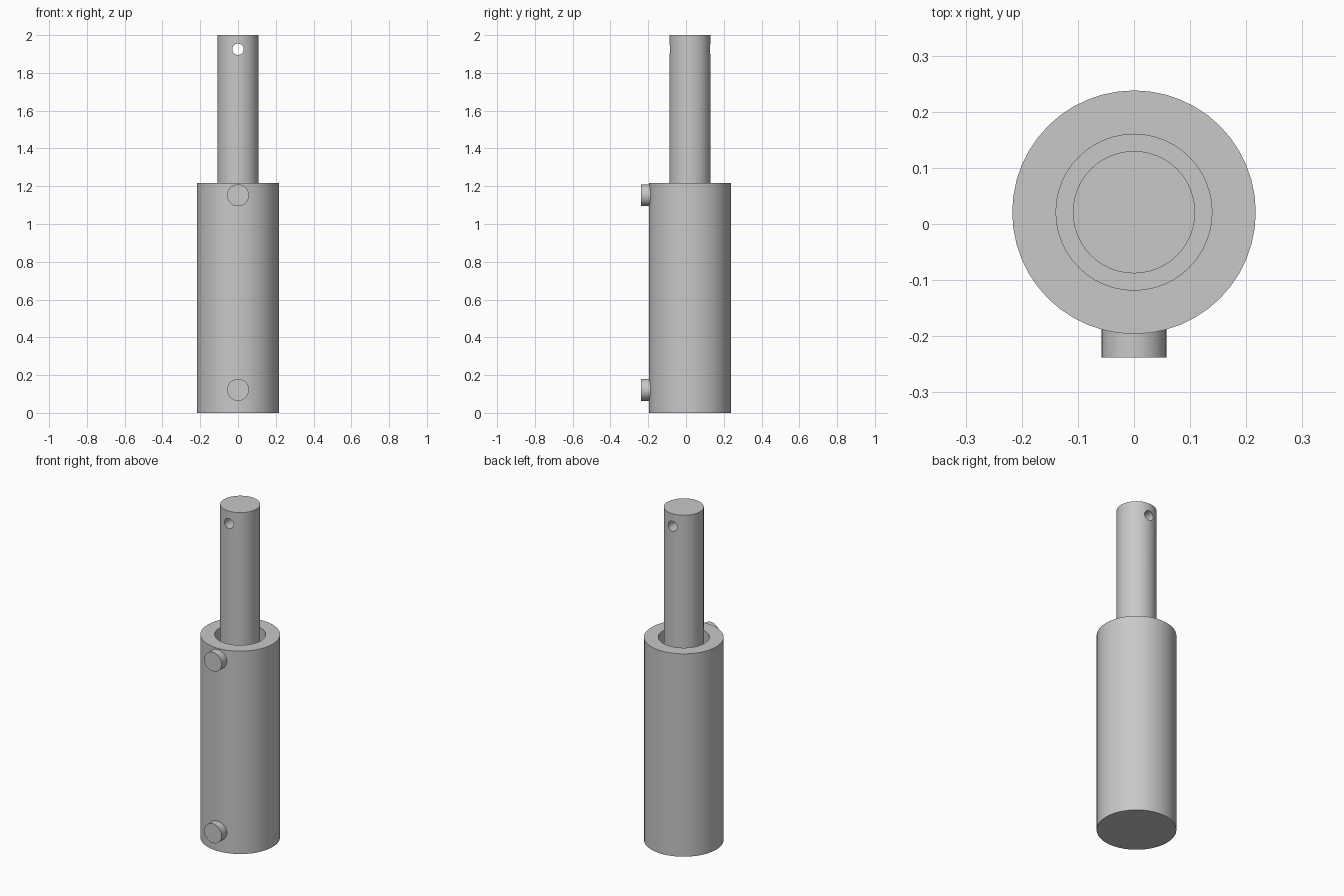
import bpy
import math

cube = bpy.data.objects.get("Cube")
if cube:
    bpy.data.objects.remove(cube, do_unlink=True)

AXIS_Y = 0.021      # shared axis of barrel and rod
FRONT = -0.238      # outer face of the ports

steel = bpy.data.materials.new("grey_steel")
steel.use_nodes = True
GREY = (0.58, 0.58, 0.58, 1)
steel.diffuse_color = GREY
steel.node_tree.nodes["Principled BSDF"].inputs["Base Color"].default_value = GREY


def cylinder(name, radius, start, end, sides=48, along_y=False, z=0):
    """Capped cylinder between two positions on the z axis or the y axis."""
    middle = (start + end) / 2
    bpy.ops.mesh.primitive_cylinder_add(
        vertices=sides, radius=radius, depth=end - start,
        location=(0, middle, z) if along_y else (0, AXIS_Y, middle),
        rotation=(math.pi / 2 if along_y else 0, 0, 0))
    obj = bpy.context.object
    obj.name = name
    obj.data.materials.append(steel)
    return obj


def cut(target, cutter):
    """Subtract a hidden cutter from the target."""
    mod = target.modifiers.new("cut", 'BOOLEAN')
    mod.operation = 'DIFFERENCE'
    mod.solver = 'EXACT'
    mod.object = cutter
    bpy.context.view_layer.objects.active = target
    bpy.ops.object.modifier_apply(modifier=mod.name)
    bpy.data.objects.remove(cutter, do_unlink=True)


# Barrel with a deep open bore
barrel = cylinder("barrel", 0.217, 0, 1.218)
cut(barrel, cylinder("bore_cutter", 0.139, 0.06, 1.3))

# Piston rod with a cross pin hole near its top
rod = cylinder("piston_rod", 0.109, 0.06, 2.0)
cut(rod, cylinder("pin_hole_cutter", 0.03, -0.3, 0.3, 32, True, 1.925))

# Two fluid ports on the front of the barrel
ports = [cylinder(name, 0.058, FRONT, -0.17, 32, True, z)
         for name, z in (("lower_port", 0.122), ("upper_port", 1.152))]

# Smooth walls, sharp rims
for obj in [barrel, rod] + ports:
    bpy.ops.object.select_all(action='DESELECT')
    obj.select_set(True)
    bpy.context.view_layer.objects.active = obj
    bpy.ops.object.shade_smooth_by_angle(angle=math.radians(30))
